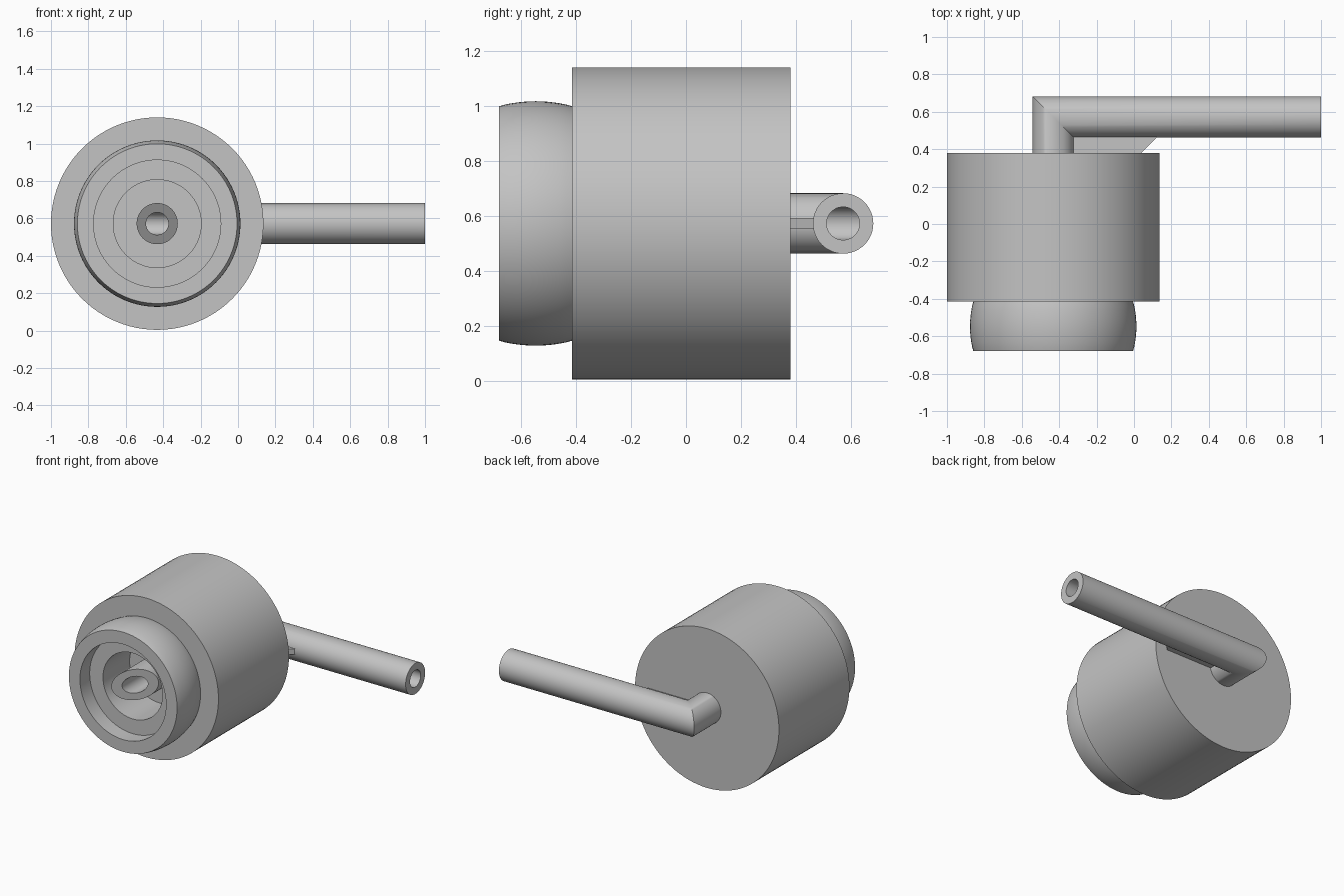
import bpy
import bmesh
from math import cos, sin, pi

cube = bpy.data.objects.get("Cube")
if cube:
    bpy.data.objects.remove(cube, do_unlink=True)

CX, CZ = -0.432, 0.572      # main axis of the housing, running along y
PIPE_Y = 0.572              # depth of the sideways pipe

grey = bpy.data.materials.new("plain grey")
grey.use_nodes = True
grey.diffuse_color = (0.55, 0.55, 0.55, 1)
grey.node_tree.nodes["Principled BSDF"].inputs["Base Color"].default_value = (0.55, 0.55, 0.55, 1)


def finish(name, bm, smooth=True):
    bmesh.ops.recalc_face_normals(bm, faces=bm.faces)
    mesh = bpy.data.meshes.new(name)
    bm.to_mesh(mesh)
    bm.free()
    mesh.materials.append(grey)
    obj = bpy.data.objects.new(name, mesh)
    bpy.context.collection.objects.link(obj)
    if smooth:
        bpy.ops.object.select_all(action="DESELECT")
        obj.select_set(True)
        bpy.context.view_layer.objects.active = obj
        bpy.ops.object.shade_smooth_by_angle(angle=pi / 6)
    return obj


def loft_closed(name, rings):
    """Skin a loop of equal rings, joining the last ring to the first."""
    bm = bmesh.new()
    loops = [[bm.verts.new(p) for p in ring] for ring in rings]
    n = len(loops[0])
    for a, b in zip(loops, loops[1:] + loops[:1]):
        for i in range(n):
            j = (i + 1) % n
            bm.faces.new((a[i], a[j], b[j], b[i]))
    return finish(name, bm)


def revolve(name, profile, n=96):
    """Turn a closed (radius, y) profile around the main axis."""
    return loft_closed(name, [
        [(CX + r * cos(2 * pi * i / n), y, CZ + r * sin(2 * pi * i / n)) for i in range(n)]
        for r, y in profile])


# Housing: main drum, bulged collar and stepped front bore
bulge = [(0.427 + 0.018 * sin(pi * k / 12) ** 0.8, -0.415 - 0.265 * k / 12) for k in range(13)]
revolve("housing", [(0.09, 0.38), (0.568, 0.38), (0.568, -0.415)] + bulge + [
    (0.34, -0.68), (0.34, -0.57), (0.235, -0.57), (0.235, -0.27), (0.09, -0.27)])


# Hollow pipe: slanted inlet, mitred elbow and long outlet
def pipe_rings(r, n=48):
    circle = [(r * cos(2 * pi * i / n), r * sin(2 * pi * i / n)) for i in range(n)]
    return [
        [(CX + a, -0.545 + a, CZ + b) for a, b in circle],
        [(CX + a, PIPE_Y - a, CZ + b) for a, b in circle],
        [(1.0, PIPE_Y - a, CZ + b) for a, b in circle],
    ]


loft_closed("elbow_pipe", pipe_rings(0.11) + pipe_rings(0.06)[::-1])

# Thin web bracing the outlet against the rear of the drum
bm = bmesh.new()
outline = [(-0.35, 0.37), (0.03, 0.37), (0.13, 0.47), (-0.35, 0.47)]
base = bm.faces.new([bm.verts.new((x, y, CZ - 0.02)) for x, y in outline])
top = bmesh.ops.extrude_face_region(bm, geom=[base])["geom"]
bmesh.ops.translate(bm, vec=(0, 0, 0.04), verts=[v for v in top if isinstance(v, bmesh.types.BMVert)])
finish("brace_web", bm, smooth=False)
